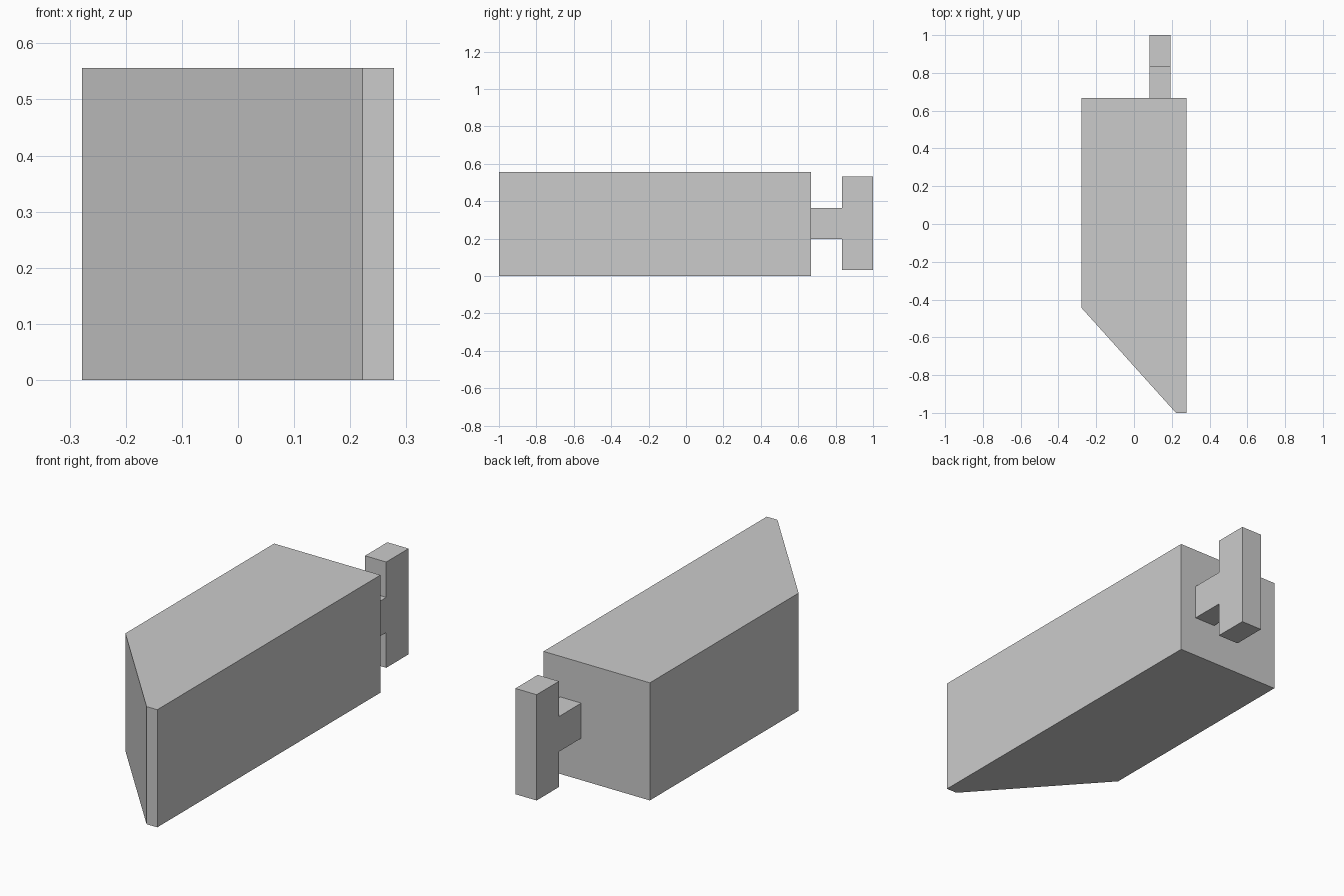
import bpy
import bmesh
from mathutils import Vector

cube = bpy.data.objects.get("Cube")
if cube:
    bpy.data.objects.remove(cube, do_unlink=True)

grey = bpy.data.materials.new("light_grey")
grey.use_nodes = True
colour = (0.6, 0.6, 0.6, 1)
grey.diffuse_color = colour
grey.node_tree.nodes["Principled BSDF"].inputs["Base Color"].default_value = colour


def prism(name, outline, offset):
    """Extrude a closed outline of 3D points along an offset."""
    bm = bmesh.new()
    face = bm.faces.new([bm.verts.new(p) for p in outline])
    result = bmesh.ops.extrude_face_region(bm, geom=[face], use_keep_orig=True)
    moved = [v for v in result["geom"] if isinstance(v, bmesh.types.BMVert)]
    bmesh.ops.translate(bm, verts=moved, vec=Vector(offset))
    bmesh.ops.recalc_face_normals(bm, faces=bm.faces)
    mesh = bpy.data.meshes.new(name)
    bm.to_mesh(mesh)
    bm.free()
    mesh.materials.append(grey)
    obj = bpy.data.objects.new(name, mesh)
    bpy.context.collection.objects.link(obj)
    return obj


# Latch bolt body with a slanted nose
HALF, BACK = 0.278, 0.667
body = [(-HALF, BACK), (-HALF, -0.444), (0.222, -1), (HALF, -1), (HALF, BACK)]
prism("bolt_body", [(x, y, 0) for x, y in body], (0, 0, 0.556))

# T-shaped tail, mirrored about its centre height
MID, STEP = 0.281, 0.833
half_tail = [(BACK, 0.083), (STEP, 0.083), (STEP, 0.25), (1, 0.25)]
tail = [(y, MID + h) for y, h in half_tail]
tail += [(y, MID - h) for y, h in reversed(half_tail)]
prism("tail_hook", [(0.081, y, z) for y, z in tail], (0.111, 0, 0))
